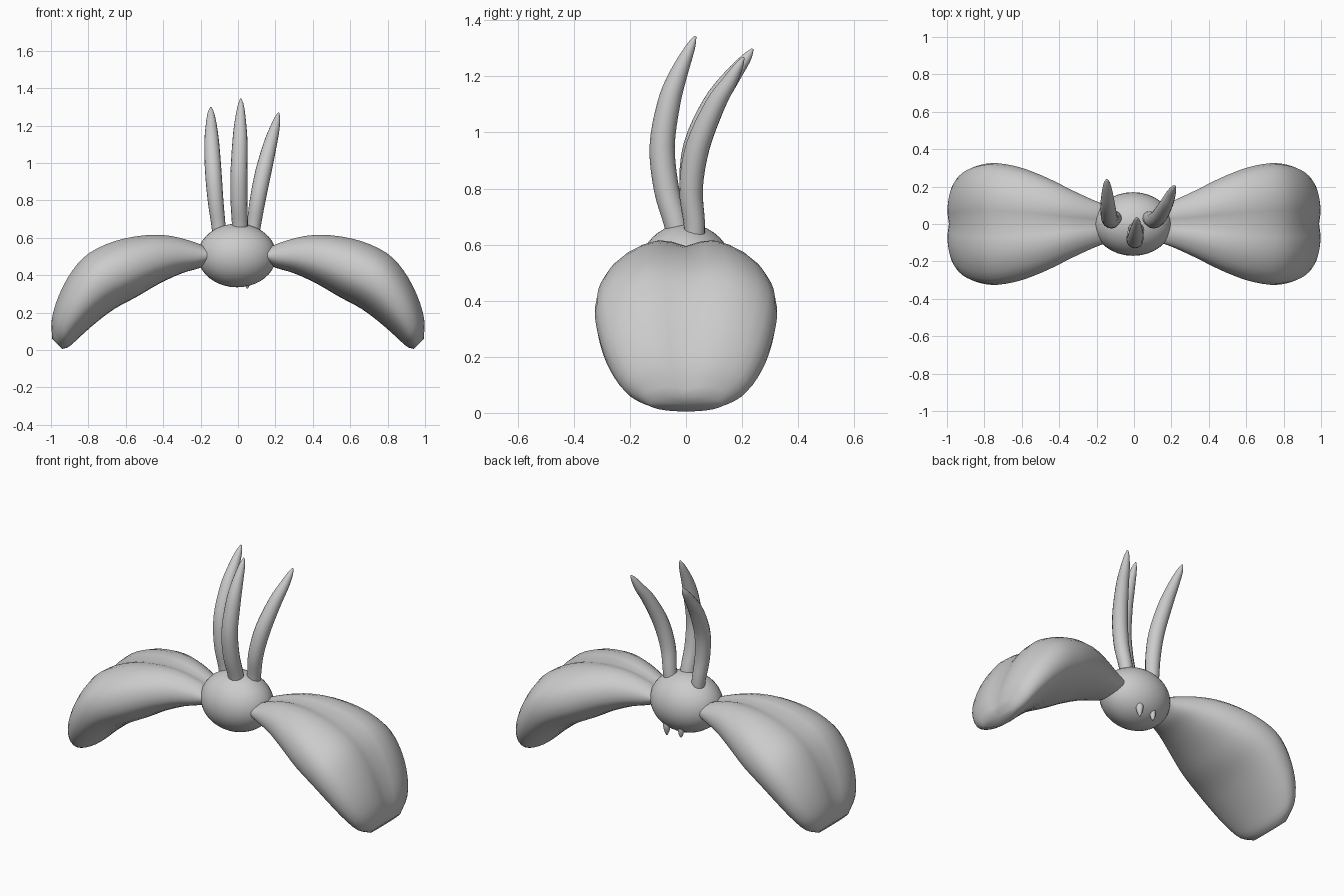
import bpy, bmesh, math
from mathutils import Vector

if "Cube" in bpy.data.objects:
    bpy.data.objects.remove(bpy.data.objects["Cube"])


def smooth_path(pts, n):
    """Catmull-Rom interpolation of equal-length tuples, n steps per span."""
    p = [Vector(q) for q in pts]
    p = [2 * p[0] - p[1]] + p + [2 * p[-1] - p[-2]]
    out = []
    for i in range(1, len(p) - 2):
        a, b, c, d = p[i - 1:i + 3]
        for k in range(n):
            t = k / n
            out.append(0.5 * (2 * b + (c - a) * t + (2 * a - 5 * b + 4 * c - d) * t * t
                              + (3 * b - a - 3 * c + d) * t ** 3))
    out.append(p[-2])
    return out


def loft(name, rings):
    """Skin a list of closed rings and close both ends with a fan."""
    bm = bmesh.new()
    vr = [[bm.verts.new(co) for co in r] for r in rings]
    n = len(vr[0])
    for a, b in zip(vr, vr[1:]):
        for i in range(n):
            j = (i + 1) % n
            bm.faces.new((a[i], a[j], b[j], b[i]))
    for r in (vr[0], vr[-1]):
        c = bm.verts.new(sum((v.co for v in r), Vector()) / n)
        for i in range(n):
            bm.faces.new((r[i], r[(i + 1) % n], c))
    bmesh.ops.recalc_face_normals(bm, faces=bm.faces)
    for f in bm.faces:
        f.smooth = True
    me = bpy.data.meshes.new(name)
    bm.to_mesh(me)
    bm.free()
    ob = bpy.data.objects.new(name, me)
    bpy.context.collection.objects.link(ob)
    return ob


# Central round body
bpy.ops.mesh.primitive_uv_sphere_add(segments=32, ring_count=20, radius=1, location=(-0.005, 0, 0.505))
body = bpy.context.object
body.name = "body"
body.scale = (0.21, 0.17, 0.17)
bpy.ops.object.shade_smooth()

# Drooping petals: upper x, z / lower x, z of the side outline
SIDE = [(0.14, 0.535, 0.14, 0.475), (0.22, 0.575, 0.20, 0.44), (0.36, 0.615, 0.30, 0.41),
        (0.50, 0.62, 0.42, 0.355), (0.66, 0.59, 0.54, 0.285), (0.80, 0.525, 0.66, 0.22),
        (0.89, 0.43, 0.76, 0.145), (0.96, 0.30, 0.84, 0.075), (0.998, 0.17, 0.90, 0.02),
        (0.995, 0.06, 0.94, 0.005)]
WIDTH = [0.10, 0.125, 0.18, 0.245, 0.30, 0.325, 0.315, 0.28, 0.22, 0.13]
side = smooth_path(SIDE, 3)
width = [w[0] for w in smooth_path([(w, 0) for w in WIDTH], 3)]


def petal(name, sx):
    rings = []
    for s, w in zip(side, width):
        top, bot = Vector((s[0], 0, s[1])), Vector((s[2], 0, s[3]))
        mid, half = (top + bot) / 2, (top - bot) / 2
        groove = 0.035 * min(1, half.length / 0.12)
        ring = []
        for i in range(28):
            t = 2 * math.pi * i / 28
            c, sn = math.cos(t), math.sin(t)
            v = math.copysign(abs(sn) ** 0.85, sn) * half.length
            if sn > 0:  # shallow channel along the top
                v = v * 1.05 - groove * math.exp(-(c / 0.25) ** 2)
            p = mid + half.normalized() * v
            ring.append((sx * p.x, w * c, p.z))
        rings.append(ring)
    return loft(name, rings)


petal("right_petal", 1)
petal("left_petal", -1)


# Curved tapering horns: x, y, z, radius along the path
def horn(name, pts):
    path = smooth_path(pts, 4)
    rings = []
    for i, p in enumerate(path):
        d = (path[min(i + 1, len(path) - 1)] - path[max(i - 1, 0)]).to_3d().normalized()
        u = d.cross(Vector((0, 1, 0))).normalized()
        v = d.cross(u)
        rings.append([p.to_3d() + p[3] * (u * math.cos(a) + v * math.sin(a))
                      for a in (2 * math.pi * k / 16 for k in range(16))])
    return loft(name, rings)


horn("middle_horn", [(0.01, -0.02, 0.60, 0.042), (0.01, -0.037, 0.68, 0.043), (0.005, -0.07, 0.80, 0.045),
                     (0.005, -0.085, 0.95, 0.045), (0.01, -0.062, 1.10, 0.041), (0.012, -0.03, 1.20, 0.033),
                     (0.015, 0.014, 1.30, 0.018), (0.015, 0.034, 1.343, 0.004)])
horn("left_horn", [(-0.095, 0.03, 0.57, 0.036), (-0.105, 0.03, 0.67, 0.038), (-0.12, 0.018, 0.80, 0.042),
                   (-0.132, 0.034, 0.95, 0.044), (-0.14, 0.098, 1.10, 0.040), (-0.143, 0.165, 1.20, 0.030),
                   (-0.145, 0.215, 1.265, 0.018), (-0.145, 0.238, 1.298, 0.004)])
horn("right_horn", [(0.07, 0.03, 0.57, 0.036), (0.085, 0.03, 0.67, 0.038), (0.105, 0.018, 0.80, 0.042),
                    (0.135, 0.042, 0.95, 0.043), (0.172, 0.105, 1.10, 0.036), (0.195, 0.155, 1.18, 0.027),
                    (0.21, 0.188, 1.237, 0.016), (0.217, 0.206, 1.268, 0.004)])

# Two tiny spikes under the back of the body
for name, x, r, tip in (("right_spike", 0.05, 0.021, 0.328), ("left_spike", -0.043, 0.017, 0.338)):
    horn(name, [(x, 0.10, 0.43, r), (x, 0.107, 0.385, r), (x, 0.108, 0.352, r * 0.65), (x, 0.108, tip, 0.003)])
